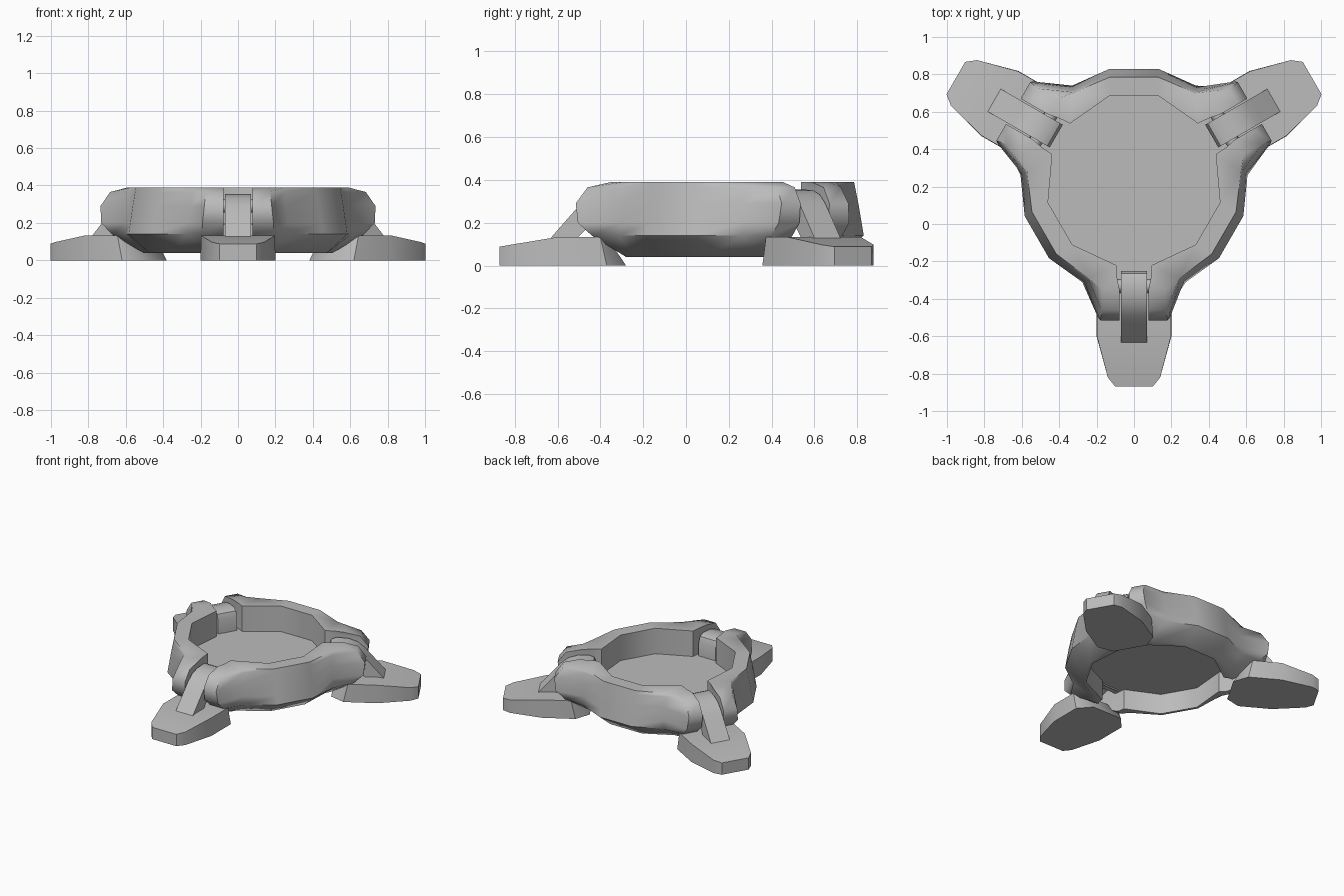
import bpy, bmesh, math
from mathutils import Vector, Matrix

cube = bpy.data.objects.get("Cube")
if cube:
    bpy.data.objects.remove(cube)

# Single grey material
grey = bpy.data.materials.new("plain_grey")
grey.use_nodes = True
colour = (0.5, 0.5, 0.5, 1)
grey.diffuse_color = colour
grey.node_tree.nodes["Principled BSDF"].inputs["Base Color"].default_value = colour

CENTRE = Vector((0, 0.23, 0))


def loft(name, rings, turn=0):
    """Stack closed outlines into a capped solid, turned about the hub."""
    bm = bmesh.new()
    place = Matrix.Translation(CENTRE) @ Matrix.Rotation(math.radians(turn), 4, 'Z')
    layers = [[bm.verts.new(place @ Vector(p)) for p in ring] for ring in rings]
    for a, b in zip(layers, layers[1:]):
        for i in range(len(a)):
            j = (i + 1) % len(a)
            bm.faces.new((a[i], a[j], b[j], b[i]))
    caps = [bm.faces.new(layers[0][::-1]), bm.faces.new(layers[-1])]
    bm.normal_update()
    bmesh.ops.triangulate(bm, faces=caps)
    bmesh.ops.recalc_face_normals(bm, faces=bm.faces)
    mesh = bpy.data.meshes.new(name)
    bm.to_mesh(mesh)
    bm.free()
    mesh.materials.append(grey)
    obj = bpy.data.objects.new(name, mesh)
    bpy.context.collection.objects.link(obj)
    bpy.ops.object.select_all(action='DESELECT')
    obj.select_set(True)
    bpy.context.view_layer.objects.active = obj
    bpy.ops.object.shade_smooth_by_angle(angle=math.radians(46))


def mirrored(half):
    return half + [(-x, y) for x, y in reversed(half)]


def arm_to_panel(u, r):
    """Arm offset and reach, seen from the panel beside it."""
    return (r * 0.866 - u * 0.5, -(r * 0.5 + u * 0.866))


# Rim panel layers: height, middle reach, waist reach, arm reach, arm half width
PANEL = [(0.04, 0.475, 0.37, 0.51, 0.13),
         (0.14, 0.60, 0.51, 0.67, 0.19),
         (0.20, 0.59, 0.50, 0.735, 0.19),
         (0.29, 0.575, 0.485, 0.745, 0.18),
         (0.365, 0.56, 0.475, 0.69, 0.172),
         (0.39, 0.555, 0.47, 0.58, 0.17)]


def rim_ring(z, middle, waist, reach, width):
    half = [(0.13, -middle), (0.33, -waist),
            arm_to_panel(width, reach), arm_to_panel(0.078, reach),
            arm_to_panel(0.09, min(0.52, reach - 0.02)),
            arm_to_panel(0.095, 0.45), (0.13, -0.456)]
    return [(x, y, z) for x, y in mirrored(half)]


# Foot outlines, tip to heel
FOOT_BASE = mirrored([(0.1, -1.1), (0.14, -1.05), (0.2, -0.83), (0.2, -0.60), (0.12, -0.51)])
FOOT_TOP = mirrored([(0.1, -1.1), (0.14, -1.05), (0.198, -0.83), (0.198, -0.63), (0.14, -0.60)])


def foot_height(y):
    return 0.133 - 0.045 * max(0, (-y - 0.85) / 0.25)


# Side profile of the strut: reach from the hub, height
STRUT = [(0.48, 0.18), (0.48, 0.30), (0.495, 0.34), (0.53, 0.355), (0.61, 0.35),
         (0.67, 0.33), (0.72, 0.29), (0.76, 0.245), (0.865, 0.125),
         (0.74, 0.125), (0.65, 0.22), (0.58, 0.24)]

for i, side in enumerate(("front", "left", "right")):
    turn = 120 * i
    loft(side + "_foot", [[(x, y, 0) for x, y in FOOT_BASE],
                          [(x, y, foot_height(y)) for x, y in FOOT_TOP]], turn)
    loft(side + "_strut", [[(x, -r, z) for r, z in STRUT] for x in (-0.07, 0.07)], turn)
    # Hinge pin joining the strut to both arms
    loft(side + "_hinge_pin",
         [[(x, -0.56 + 0.035 * math.cos(a * math.pi / 6), 0.29 + 0.035 * math.sin(a * math.pi / 6))
           for a in range(12)] for x in (-0.1, 0.1)], turn)
    loft(side + "_rim_panel", [rim_ring(*layer) for layer in PANEL], turn + 60)

# Thin dish floor, set up inside the rim and open below
floor = []
for i in range(3):
    spin = Matrix.Rotation(math.radians(120 * i), 3, 'Z')
    for x, y in ((-0.34, -0.35), (-0.1, -0.46), (-0.095, -0.53),
                 (0.095, -0.53), (0.1, -0.46), (0.34, -0.35)):
        floor.append(spin @ Vector((x, y, 0)))
loft("dish_floor", [[p + Vector((0, 0, z)) for p in floor] for z in (0.19, 0.2)])
